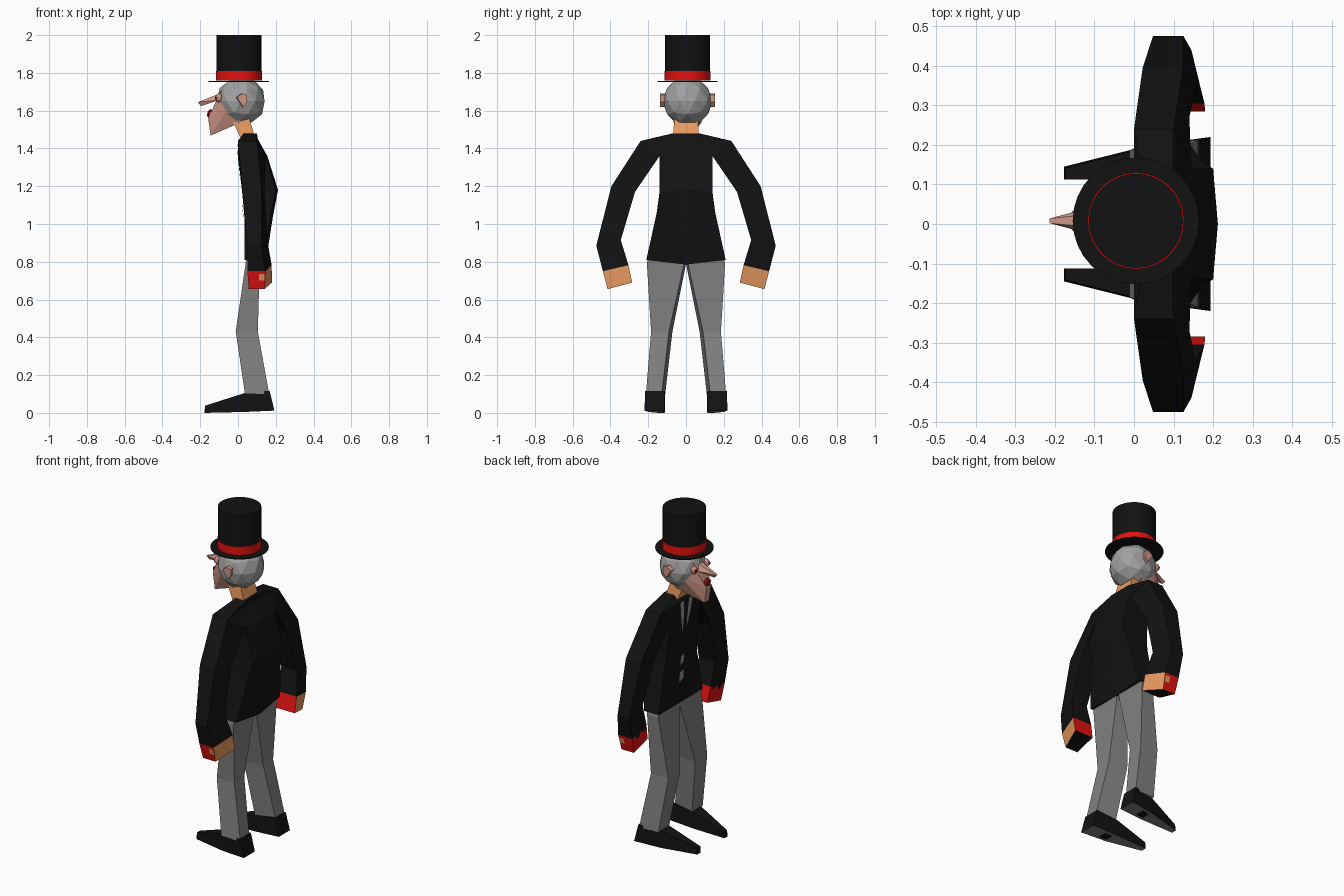
import bpy, bmesh, math
from mathutils import Vector

if "Cube" in bpy.data.objects:
    bpy.data.objects.remove(bpy.data.objects["Cube"])

CY = 0.008  # head and hat sit slightly off the middle


def mat(name, r, g, b):
    m = bpy.data.materials.new(name)
    m.diffuse_color = (r, g, b, 1)
    m.use_nodes = True
    m.node_tree.nodes["Principled BSDF"].inputs["Base Color"].default_value = m.diffuse_color
    return m


BLACK = mat("black cloth", 0.006, 0.006, 0.006)
RED = mat("red", 0.78, 0.006, 0.005)
TAN = mat("tan skin", 0.84, 0.33, 0.12)
PINK = mat("pink skin", 0.62, 0.31, 0.24)
LIP = mat("dark red", 0.30, 0.005, 0.015)
HAIR = mat("grey hair", 0.36, 0.36, 0.36)
TROUSER = mat("trouser grey", 0.22, 0.22, 0.22)
SHIRT = mat("shirt grey", 0.30, 0.30, 0.30)


def finish(name, bm, mats, mirror=False, pick=None):
    bmesh.ops.recalc_face_normals(bm, faces=bm.faces[:])
    bm.normal_update()
    if pick:
        for f in bm.faces:
            f.material_index = pick(f.normal, f.calc_center_median())
    me = bpy.data.meshes.new(name)
    bm.to_mesh(me)
    bm.free()
    for m in mats:
        me.materials.append(m)
    ob = bpy.data.objects.new(name, me)
    bpy.context.collection.objects.link(ob)
    if mirror:
        mod = ob.modifiers.new("mirror", 'MIRROR')
        mod.use_axis = (False, True, False)
    return ob


def loft(name, rings, mats, mirror=False, pick=None):
    bm = bmesh.new()
    vs = [[bm.verts.new(p) for p in ring] for ring in rings]
    n = len(vs[0])
    for a, b in zip(vs, vs[1:]):
        for i in range(n):
            j = (i + 1) % n
            bm.faces.new((a[i], a[j], b[j], b[i]))
    bm.faces.new(vs[0])
    bm.faces.new(vs[-1])
    return finish(name, bm, mats, mirror, pick)


def hull(name, pts, m):
    bm = bmesh.new()
    for p in pts:
        bm.verts.new(p)
    bmesh.ops.convex_hull(bm, input=bm.verts[:])
    return finish(name, bm, [m])


def panel(name, pts, m, mirror=False):
    bm = bmesh.new()
    bm.faces.new([bm.verts.new(p) for p in pts])
    return finish(name, bm, [m], mirror)


def disc(name, r, z0, z1, m):
    bpy.ops.mesh.primitive_cylinder_add(vertices=32, radius=r, depth=z1 - z0,
                                        location=(0.005, CY, (z0 + z1) / 2))
    ob = bpy.context.object
    ob.name = name
    ob.data.materials.append(m)
    bpy.ops.object.shade_smooth_by_angle(angle=math.radians(40))


def ball(name, c, scale, m, sub=1):
    bpy.ops.mesh.primitive_ico_sphere_add(subdivisions=sub, radius=1, location=c, scale=scale)
    ob = bpy.context.object
    ob.name = name
    ob.data.materials.append(m)
    return ob


# Top hat
disc("hat_crown", 0.119, 1.76, 2.0, BLACK)
disc("hat_band", 0.122, 1.76, 1.81, RED)
disc("hat_brim", 0.16, 1.752, 1.758, BLACK)

# Head: grey hair behind, skin in front
head = ball("head", (0.015, CY, 1.65), (0.132, 0.132, 0.132), HAIR, 2)
head.data.materials.append(PINK)
for p in head.data.polygons:
    if p.center.x < -0.3 and p.center.z < 0.5:
        p.material_index = 1

# Face and jaw wedge
half_face = [(-0.09, 0.05, 1.705), (-0.035, 0.108, 1.64), (0.02, 0.075, 1.54),
             (-0.145, 0.022, 1.468), (-0.158, 0.022, 1.56), (-0.118, 0.045, 1.645)]
hull("face", [(x, CY + s * y, z) for x, y, z in half_face for s in (-1, 1)], PINK)

# Nose, mouth, eyes and ears
hull("nose", [(-0.075, CY - 0.02, 1.70), (-0.075, CY + 0.02, 1.70),
              (-0.105, CY - 0.035, 1.655), (-0.105, CY + 0.035, 1.655),
              (-0.213, CY + 0.006, 1.645), (-0.213, CY - 0.006, 1.645),
              (-0.195, CY, 1.625)], PINK)
ball("mouth", (-0.145, CY, 1.583), (0.022, 0.032, 0.026), LIP)
for s, side in ((-1, "left"), (1, "right")):
    ball("eye_" + side, (-0.10, CY + s * 0.058, 1.668), (0.02, 0.02, 0.025), PINK, 2)
    ball("pupil_" + side, (-0.114, CY + s * 0.063, 1.668), (0.01, 0.01, 0.012), LIP)
    ear = [(-0.012, 1.67), (0.015, 1.69), (0.042, 1.682), (0.042, 1.645), (0.022, 1.62)]
    hull("ear_" + side, [(x + dx, CY + s * y, z) for x, z in ear
                         for y, dx in ((0.115, 0), (0.145, 0.006))], PINK)

# Neck
loft("neck", [[(x0, -w, z0), (x1, -w, z1), (x1, w, z1), (x0, w, z0)]
              for x0, z0, x1, z1, w in ((-0.025, 1.54, 0.06, 1.56, 0.062),
                                        (0.03, 1.42, 0.095, 1.44, 0.07))], [TAN])

# Jacket body: half width, z, front x, back x, back centre x, back centre z
body = [(0.07, 1.48, 0.03, 0.10, 0.10, 1.48),
        (0.24, 1.44, 0.00, 0.10, 0.105, 1.45),
        (0.14, 1.36, 0.005, 0.15, 0.155, 1.36),
        (0.14, 1.17, 0.025, 0.20, 0.212, 1.18),
        (0.155, 1.06, 0.035, 0.175, 0.185, 1.04),
        (0.21, 0.81, 0.035, 0.135, 0.145, 0.785)]
loft("jacket", [[(f, -w, z), (f, 0, z), (f, w, z), (b, w, z), (bc, 0, bz), (b, -w, z)]
                for w, z, f, b, bc, bz in body], [BLACK])

# Shirt strips beside the tie, and waistcoat patches
panel("shirt_strip", [(-0.006, 0.022, 1.445), (-0.006, 0.06, 1.445), (0.000, 0.048, 1.36),
                      (0.013, 0.012, 1.22), (-0.001, 0.014, 1.36)], SHIRT, True)
for i, z in enumerate((1.07, 0.97)):
    x0, x1 = (0.028, 0.022) if i == 0 else (0.029, 0.029)
    panel(f"waistcoat_patch_{i}", [(x0, -0.02, z - 0.02), (x0, 0.02, z - 0.035),
                                   (x1, 0.018, z + 0.025), (x1, -0.02, z + 0.035)], SHIRT)


# Arm rings: outer (y, z), inner (y, z), front x, outer back x, inner back x
def arm_ring(yo, zo, yi, zi, f, bo, bi):
    return [(f, yo, zo), (bo, yo, zo), (bi, yi, zi), (f, yi, zi)]


wrist = arm_ring(0.44, 0.75, 0.305, 0.782, 0.05, 0.145, 0.178)
loft("sleeves", [arm_ring(0.24, 1.44, 0.14, 1.36, 0.0, 0.10, 0.145),
                 arm_ring(0.395, 1.20, 0.27, 1.17, 0.022, 0.125, 0.14),
                 arm_ring(0.475, 0.885, 0.345, 0.915, 0.048, 0.125, 0.155),
                 wrist], [BLACK], True)


# Hands: tan back, red front and sides, black underneath
def hand_part(n, c):
    if n.z < -0.8:
        return 2
    return 1 if n.x > 0.5 else 0


loft("hands", [wrist, arm_ring(0.415, 0.655, 0.285, 0.69, 0.057, 0.14, 0.18)],
     [RED, TAN, BLACK], True, hand_part)
panel("thumb_patch", [(0.11, 0.438, 0.735), (0.14, 0.438, 0.735),
                      (0.14, 0.429, 0.70), (0.11, 0.429, 0.70)], TAN, True)
panel("cuff_points", [(0.047, 0.44, 0.76), (0.047, 0.31, 0.79), (0.049, 0.33, 0.75),
                      (0.048, 0.36, 0.77), (0.049, 0.39, 0.73), (0.048, 0.41, 0.755)],
      BLACK, True)

# Legs: z, outer y, inner front y, inner back y, front x, back x
legs = [(0.85, 0.195, 0.0, 0.0, 0.045, 0.125),
        (0.79, 0.207, 0.0, 0.01, 0.04, 0.115),
        (0.43, 0.185, 0.072, 0.09, -0.012, 0.105),
        (0.10, 0.212, 0.11, 0.128, 0.037, 0.165)]
loft("trousers", [[(f, o, z), (b, o, z), (b, ib, z), (f, i, z)]
                  for z, o, i, ib, f, b in legs], [TROUSER], True)

# Shoes: bottom x, top x, inner y, outer y, bottom z, top z
shoe = [(-0.177, -0.175, 0.113, 0.145, 0.0, 0.038),
        (0.035, 0.035, 0.110, 0.198, 0.005, 0.105),
        (0.193, 0.167, 0.115, 0.22, 0.012, 0.117)]
loft("shoes", [[(xb, i, zb), (xb, o, zb), (xt, o - 0.004, zt), (xt, i, zt)]
               for xb, xt, i, o, zb, zt in shoe],
     [BLACK, TROUSER], True, lambda n, c: 1 if n.z < -0.8 else 0)
panel("shoe_arch", [(0.045, 0.13, 0.003), (0.095, 0.13, 0.005),
                    (0.095, 0.19, 0.005), (0.045, 0.18, 0.003)], BLACK, True)
